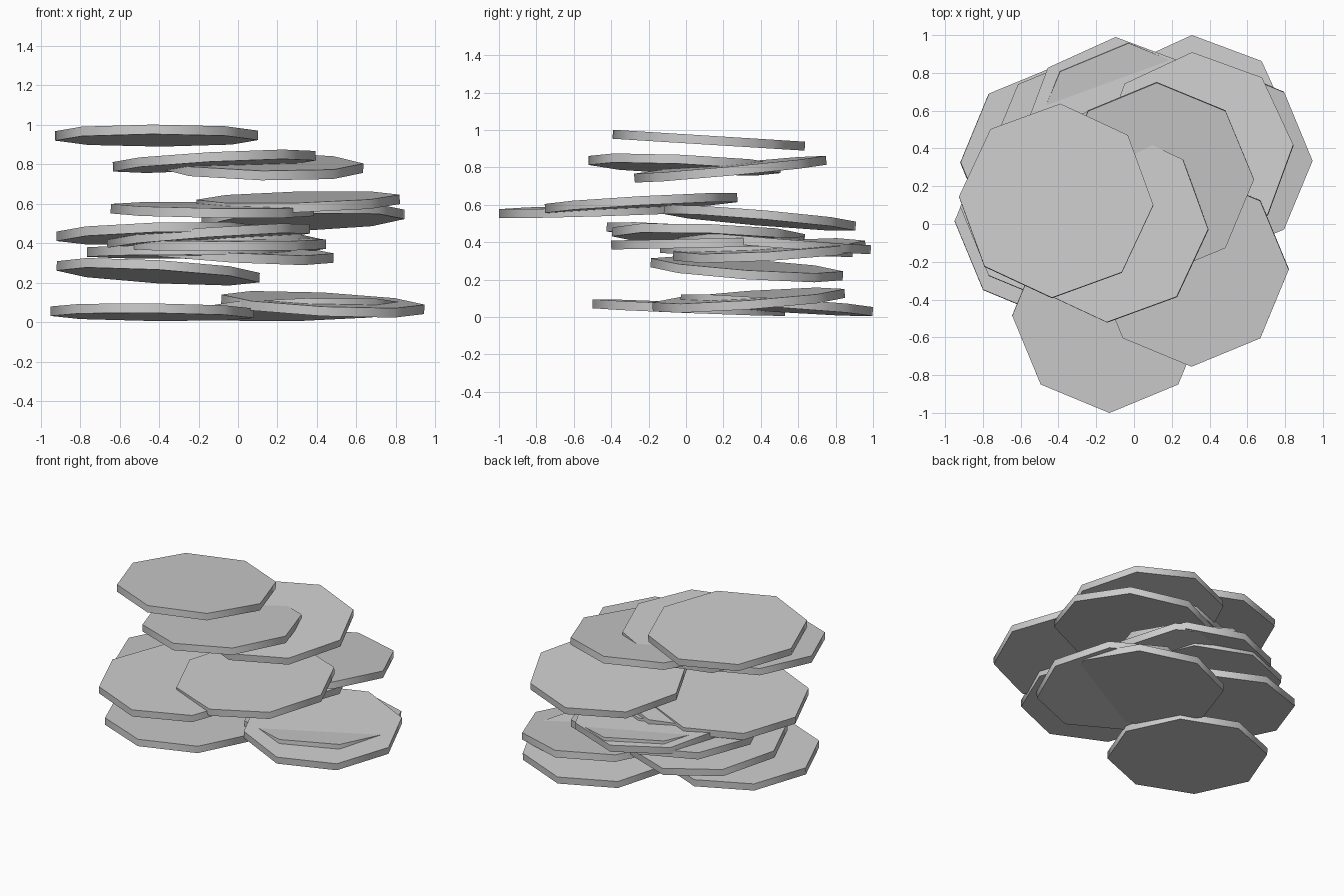
import bpy, math
from mathutils import Matrix, Vector

RADIUS, THICK = 0.515, 0.048

stone = bpy.data.materials.new("light_grey")
stone.diffuse_color = (0.6, 0.6, 0.6, 1)


def slab(name, x, y, z, slope_x, slope_y, turn=0.0):
    """Eight-sided slab, tilted so z rises by slope_x and slope_y."""
    bpy.ops.mesh.primitive_cylinder_add(vertices=8, radius=RADIUS, depth=THICK)
    ob = bpy.context.object
    ob.name = name
    normal = Vector((-slope_x, -slope_y, 1)).normalized()
    tilt = Vector((0, 0, 1)).rotation_difference(normal).to_matrix().to_4x4()
    ob.matrix_world = (Matrix.Translation((x, y, z)) @ tilt
                       @ Matrix.Rotation(math.radians(turn), 4, 'Z'))
    ob.data.materials.append(stone)
    # rounded shading around the rim, crisp top and bottom
    bpy.ops.object.shade_smooth_by_angle(angle=math.radians(50))


# loose stack from the ground up: x, y, z, slope_x, slope_y, turn
layers = {
    "base": [(-0.435, 0.015, 0.05, -0.01, -0.04, 0),
             (0.325, 0.485, 0.063, 0.025, -0.065, 2),
             (0.43, 0.335, 0.09, -0.05, 0.07, 0)],
    "lower": [(-0.405, 0.325, 0.255, -0.058, -0.068, 0),
              (-0.25, 0.375, 0.355, 0.0, -0.02, 0),
              (-0.03, 0.445, 0.355, -0.06, 0.057, 0),
              (-0.08, 0.475, 0.40, -0.01, -0.08, 2),
              (-0.07, 0.115, 0.395, 0.0, 0.02, 0)],
    "middle": [(-0.15, 0.12, 0.437, 0.07, -0.035, 0),
               (-0.405, 0.09, 0.45, 0.03, -0.06, 0),
               (0.33, 0.395, 0.53, 0.035, -0.085, 2.5),
               (-0.13, -0.485, 0.568, -0.013, 0.03, 0),
               (0.305, -0.24, 0.609, 0.025, 0.056, 0)],
    "upper": [(0.12, 0.237, 0.79, -0.02, 0.093, 0),
              (-0.12, -0.007, 0.815, 0.053, -0.045, -2.5),
              (-0.412, 0.122, 0.945, 0.0, -0.062, -2.5)],
}
for layer, slabs in layers.items():
    for i, values in enumerate(slabs, 1):
        slab(f"{layer}_slab_{i}", *values)
